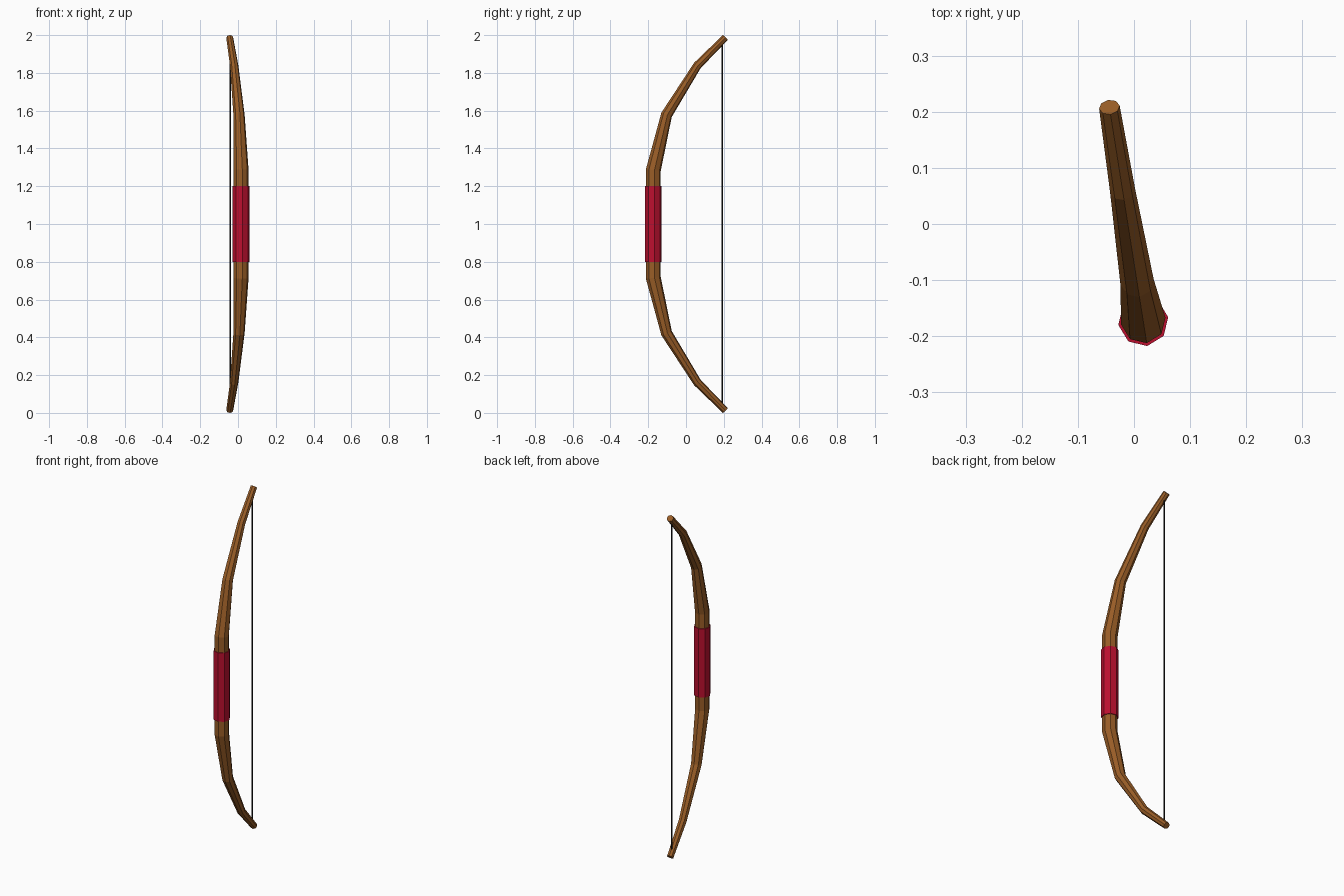
import bpy, bmesh
from math import cos, sin, pi, radians
from mathutils import Vector

if "Cube" in bpy.data.objects:
    bpy.data.objects.remove(bpy.data.objects["Cube"])

SIDES = 8
ORIGIN = Vector((0.0165, -0.173, 1.0))   # grip centre
TURN = radians(99.0)                     # heading of the bow's plane


def material(name, rgb):
    m = bpy.data.materials.new(name)
    m.diffuse_color = (*rgb, 1)
    m.use_nodes = True
    m.node_tree.nodes["Principled BSDF"].inputs["Base Color"].default_value = m.diffuse_color
    return m


def tube(name, stations, mat, sides=SIDES):
    """Sweep a polygon along (u, z, radius) stations in the bow's own plane."""
    pts = [Vector((u, 0, z)) for u, z, r in stations]
    bm = bmesh.new()
    rings = []
    for i, (u, z, r) in enumerate(stations):
        dirs = []
        if i > 0:
            dirs.append((pts[i] - pts[i - 1]).normalized())
        if i < len(pts) - 1:
            dirs.append((pts[i + 1] - pts[i]).normalized())
        t = sum(dirs, Vector()).normalized()
        side = Vector((0, 1, 0))
        normal = side.cross(t)
        rings.append([bm.verts.new(pts[i] + r * (cos(2 * pi * k / sides) * normal
                                                 + sin(2 * pi * k / sides) * side))
                      for k in range(sides)])
    for a, b in zip(rings, rings[1:]):
        for k in range(sides):
            n = (k + 1) % sides
            bm.faces.new((a[k], a[n], b[n], b[k]))
    bm.faces.new(rings[0][::-1])
    bm.faces.new(rings[-1])
    bmesh.ops.recalc_face_normals(bm, faces=bm.faces)
    me = bpy.data.meshes.new(name)
    bm.to_mesh(me)
    bm.free()
    me.materials.append(mat)
    ob = bpy.data.objects.new(name, me)
    ob.location = ORIGIN
    ob.rotation_euler.z = TURN
    bpy.context.collection.objects.link(ob)
    return ob


wood = material("wood", (0.32, 0.11, 0.02))
red = material("red_wrap", (0.50, 0.005, 0.028))
black = material("string_black", (0.01, 0.01, 0.01))

# Bow stave: upper limb stations, mirrored for the lower limb
upper = [(0, 0.285, 0.040), (0.071, 0.578, 0.030), (0.236, 0.839, 0.0225), (0.386, 0.987, 0.0185)]
lower = [(u, -z, r) for u, z, r in reversed(upper)]
tube("bow_stave", lower + upper, wood)

# Grip wrap
tube("grip_wrap", [(0, -0.2, 0.045), (0, 0.2, 0.045)], red)

# Bowstring between the two tips
tube("bowstring", [(0.369, -0.968, 0.004), (0.369, 0.968, 0.004)], black)
